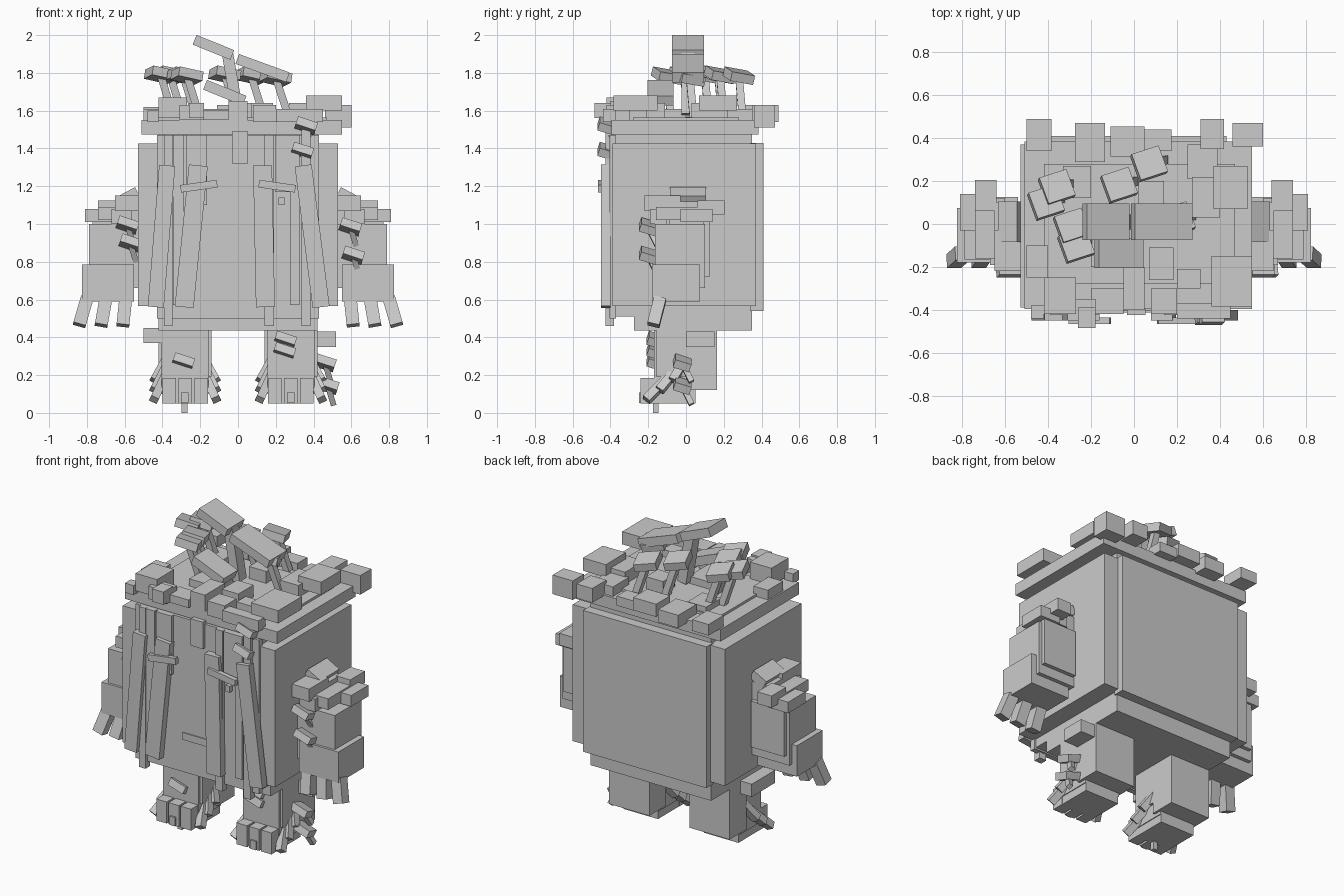
import bpy
from math import radians
from mathutils import Euler, Vector

gray = bpy.data.materials.new("stone gray")
gray.diffuse_color = (0.6, 0.6, 0.6, 1)

FACES = [(0, 1, 3, 2), (4, 6, 7, 5), (0, 4, 5, 1), (2, 3, 7, 6), (0, 2, 6, 4), (1, 5, 7, 3)]


def block(name, c, s, rot=(0, 0, 0)):
    """Box from centre, size and rotation in degrees."""
    m = Euler([radians(a) for a in rot]).to_matrix()
    corners = [Vector(c) + m @ Vector((x * s[0] / 2, y * s[1] / 2, z * s[2] / 2))
               for x in (-1, 1) for y in (-1, 1) for z in (-1, 1)]
    mesh = bpy.data.meshes.new(name)
    mesh.from_pydata(corners, [], FACES)
    mesh.materials.append(gray)
    ob = bpy.data.objects.new(name, mesh)
    bpy.context.collection.objects.link(ob)
    return ob


def span(name, x, y, z):
    """Box from its ranges on each axis."""
    return block(name, [(a + b) / 2 for a, b in (x, y, z)], [abs(b - a) for a, b in (x, y, z)])


def beam(name, a, b, w, d):
    """Slanted stick between two points, flat side to the front."""
    a, b = Vector(a), Vector(b)
    v = b - a
    ob = block(name, (0, 0, 0), (w, d, v.length))
    zx = v.normalized()
    xx = Vector((0, 1, 0)).cross(zx).normalized()
    yx = zx.cross(xx)
    for p in ob.data.vertices:
        p.co = xx * p.co.x + yx * p.co.y + zx * p.co.z + (a + b) / 2
    return ob


# Body with layered plates
span("body_core", (-.42, .42), (-.385, .35), (.51, 1.48))
span("body_base", (-.42, .42), (-.275, .35), (.435, .52))
span("back_plate", (-.43, .43), (.34, .41), (.54, 1.43))
for s in (-1, 1):
    span("side_plate", (s * .41, s * .53), (-.39, .37), (.565, 1.425))
span("front_plate", (-.43, .43), (-.405, -.37), (.5, 1.47))
span("roof_slab", (-.51, .55), (-.395, .385), (1.475, 1.55))
span("roof_rise", (-.42, .47), (-.28, .28), (1.54, 1.565))

# Hanging strands on the front: x, width, bottom, top
for x, w, z0, z1 in [(-.37, .045, .46, 1.47), (-.315, .06, .57, 1.47), (-.22, .11, 1.1, 1.47),
                     (.01, .085, 1.32, 1.49), (.165, .05, .46, 1.47), (.24, .09, 1.17, 1.47),
                     (.36, .05, .46, 1.5), (.30, .05, .57, 1.47)]:
    span("hanging_strand", (x - w / 2, x + w / 2), (-.425, -.38), (z0, z1))
for xt, xb, w in [(-.375, -.435, .085), (-.21, -.285, .10), (.13, .145, .10), (.345, .44, .09)]:
    beam("slanted_strand", (xb, -.425, .56), (xt, -.425, 1.31), w, .05)
span("mouth", (-.10, .085), (-.412, -.39), (.705, .75))
for s in (-1, 1):
    block("brow", (s * .207, -.45, 1.20), (.195, .03, .04), (0, s * 8, 0))
    span("eye", (s * .215, s * .245), (-.433, -.40), (1.10, 1.14))

# Small shelf fungi: position and tilt
shelves = [(.36, -.42, 1.52), (.34, -.42, 1.385), (.595, -.20, .985), (.61, -.20, .835),
           (-.585, -.20, .995), (-.57, -.20, .90), (-.29, -.16, .27), (.25, -.16, .385),
           (.245, -.16, .325), (.46, -.02, .265), (.475, -.02, .145)]
for x, y, z in shelves:
    block("shelf_fungus", (x, y, z), (.11, .09, .045), (-18, 18, 0))
    beam("fungus_stem", (x + .03, y + .05, z - .10), (x, y, z), .03, .03)

# Arms, hands and fingers
for s in (-1, 1):
    span("arm", (s * .53, s * .79), (-.165, .10), (.66, 1.0))
    span("arm_back_plate", (s * .54, s * .77), (.09, .125), (.72, 1.01))
    span("hand", (s * .55, s * .825), (-.18, .075), (.59, .785))
    for x, tilt in ((.602, -6), (.712, -10), (.82, -16)):
        block("finger", (s * x, -.155, .535), (.068, .065, .15), (-14, s * tilt, 0))
    # Shoulder moss
    for x, y, z in [((.53, .65), (-.09, .10), (1.0, 1.12)), ((.53, .65), (-.22, -.03), (1.07, 1.15)),
                    ((.60, .74), (-.16, .12), (1.02, 1.09)), ((.67, .81), (-.03, .14), (1.01, 1.08)),
                    ((.64, .74), (.06, .205), (1.05, 1.125)), ((.56, .67), (-.19, -.1), (1.0, 1.08))]:
        span("shoulder_moss", [s * v for v in x], y, z)
    block("shoulder_tuft", (s * .575, .01, 1.145), (.10, .19, .06), (0, s * 28, 0))

# Legs, feet, toes and roots
for s in (-1, 1):
    c = s * .28
    span("leg", (c - .125, c + .125), (-.17, .05), (.10, .45))
    span("leg_back", (c - .14, c + .14), (-.0, .165), (.12, .45))
    span("leg_bark", (c - .06, c + .14), (-.155, .08), (.19, .44))
    span("foot", (c - .12, c + .12), (-.17, .05), (.05, .19))
    for t in (-.085, 0, .085):
        span("toe", (c + t - .036, c + t + .036), (-.24, -.16), (.05, .185))
    for side in (-1, 1):
        for k, y in enumerate((-.10, -.06, -.02)):
            beam("root", (c + side * .165, y - .11 + .03 * k, .07 + .05 * k),
                 (c + side * .11, y + .01, .19 + .04 * k), .045, .045)
block("left_claw", (-.283, -.16, .05), (.03, .03, .10))
block("left_claw_tip", (-.283, -.235, .08), (.04, .03, .055))
block("right_claw", (.28, -.235, .08), (.04, .03, .055))
span("left_hip_moss", (-.50, -.23), (-.17, .06), (.37, .45))
span("right_hip_moss", (.40, .52), (.0, .15), (.35, .43))

# Roof moss blocks: x range, y range, z range
for x0, x1, y0, y1, z0, z1 in [
        (-.5, -.385, .34, .49, 1.55, 1.62), (-.275, -.135, .29, .47, 1.53, 1.61),
        (-.11, .05, .315, .455, 1.55, 1.63), (.05, .175, .34, .44, 1.54, 1.6),
        (.31, .42, .35, .49, 1.54, 1.63), (.46, .6, .36, .47, 1.51, 1.63),
        (.25, .39, .21, .37, 1.55, 1.61), (.37, .53, .07, .27, 1.6, 1.68),
        (.27, .4, .03, .22, 1.55, 1.64), (.36, .55, -.385, -.15, 1.6, 1.68),
        (.07, .185, -.26, -.11, 1.55, 1.64), (.08, .2, -.42, -.3, 1.54, 1.63)]:
    span("roof_moss", (x0, x1), (y0, y1), (z0, z1))
for x0, x1, y0, y1, z0, z1 in [
        (.2, .31, -.3, -.21, 1.55, 1.61), (-.05, .05, -.4, -.2, 1.55, 1.65),
        (-.31, -.18, -.45, -.35, 1.55, 1.63), (-.26, -.18, -.485, -.39, 1.56, 1.64),
        (-.42, -.27, -.42, -.25, 1.56, 1.67), (-.48, -.42, -.44, -.38, 1.54, 1.6),
        (-.20, -.02, -.2, .0, 1.55, 1.61), (-.5, -.40, -.25, -.1, 1.55, 1.61),
        (-.33, -.2, .12, .27, 1.55, 1.60), (.02, .14, .08, .2, 1.55, 1.64),
        (.2, .45, -.44, -.37, 1.54, 1.61), (-.2, -.05, -.42, -.3, 1.55, 1.6)]:
    span("roof_moss", (x0, x1), (y0, y1), (z0, z1))

# Leaning mushrooms on the roof
for x, y, z in [(-.36, .17, 1.79), (-.41, .10, 1.79), (-.29, -.01, 1.785), (-.27, -.10, 1.785),
                (-.07, .18, 1.79), (.07, .28, 1.785), (.2, .02, 1.775)]:
    block("mushroom_cap", (x, y, z), (.135, .13, .05), (-10, 12, 18))
    beam("mushroom_stem", (x + .07, y + .02, 1.56), (x, y, z), .04, .04)

# Large crooked shelf tree in the centre
beam("tree_trunk", (.0, .01, 1.58), (-.055, .01, 1.90), .06, .07)
block("top_shelf", (-.13, .01, 1.935), (.215, .17, .055), (0, 22, 0))
block("middle_shelf", (.13, .01, 1.825), (.285, .17, .055), (0, 20, 0))
block("low_shelf", (-.07, -.135, 1.695), (.225, .14, .055), (0, 22, 0))
